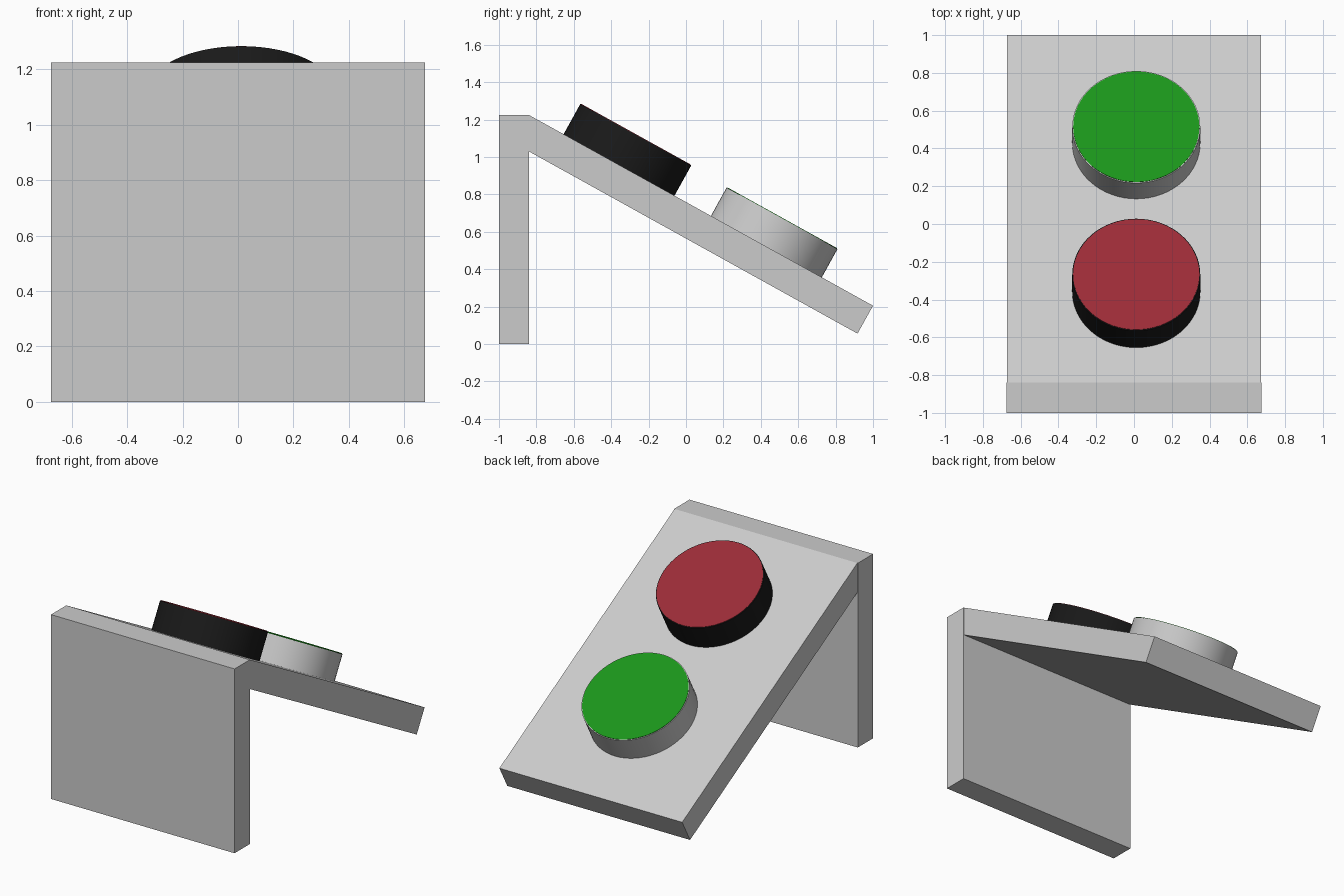
import bpy, math
from mathutils import Vector

if "Cube" in bpy.data.objects:
    bpy.data.objects.remove(bpy.data.objects["Cube"])

TILT = math.atan2(1.02, 1.84)
NORMAL = Vector((0, math.sin(TILT), math.cos(TILT)))


def material(name, color):
    m = bpy.data.materials.new(name)
    m.diffuse_color = (*color, 1)
    m.use_nodes = True
    m.node_tree.nodes["Principled BSDF"].inputs["Base Color"].default_value = m.diffuse_color
    return m


def extrude_x(name, profile, half):
    # Prism from a (y, z) outline, centred on x = 0
    n = len(profile)
    verts = [(x, y, z) for x in (half, -half) for y, z in profile]
    faces = [tuple(range(n)), tuple(range(2 * n - 1, n - 1, -1))]
    faces += [(i, i + n, (i + 1) % n + n, (i + 1) % n) for i in range(n)]
    mesh = bpy.data.meshes.new(name)
    mesh.from_pydata(verts, [], faces)
    obj = bpy.data.objects.new(name, mesh)
    bpy.context.collection.objects.link(obj)
    return obj


def disc(name, base, radius, depth, mat=None):
    # Cylinder standing on the sloped panel, starting at base
    bpy.ops.mesh.primitive_cylinder_add(vertices=64, radius=radius, depth=depth,
                                        location=base + NORMAL * depth / 2,
                                        rotation=(-TILT, 0, 0))
    obj = bpy.context.object
    obj.name = name
    if mat:
        obj.data.materials.append(mat)
    bpy.ops.object.shade_smooth_by_angle(angle=math.radians(30))


# Upright wall and sloped panel
extrude_x("upright_wall", [(-1, 0), (-0.84, 0), (-0.84, 1.225), (-1, 1.225)], 0.675)
extrude_x("sloped_panel", [(-0.84, 1.03), (0.917, 0.056), (1, 0.205), (-0.84, 1.225)], 0.672)

# Push buttons: body with a coloured cap on top
black = material("black", (0.01, 0.01, 0.01))
red = material("red", (0.33, 0.025, 0.038))
green = material("green", (0.011, 0.30, 0.011))
for label, top, height, body_mat, cap_mat in (
        ("red", Vector((0.012, -0.267, 1.122)), 0.188, black, red),
        ("green", Vector((0.012, 0.515, 0.675)), 0.176, None, green)):
    disc(label + "_button_body", top - NORMAL * height, 0.339, height - 0.003, body_mat)
    disc(label + "_button_cap", top - NORMAL * 0.006, 0.334, 0.006, cap_mat)
